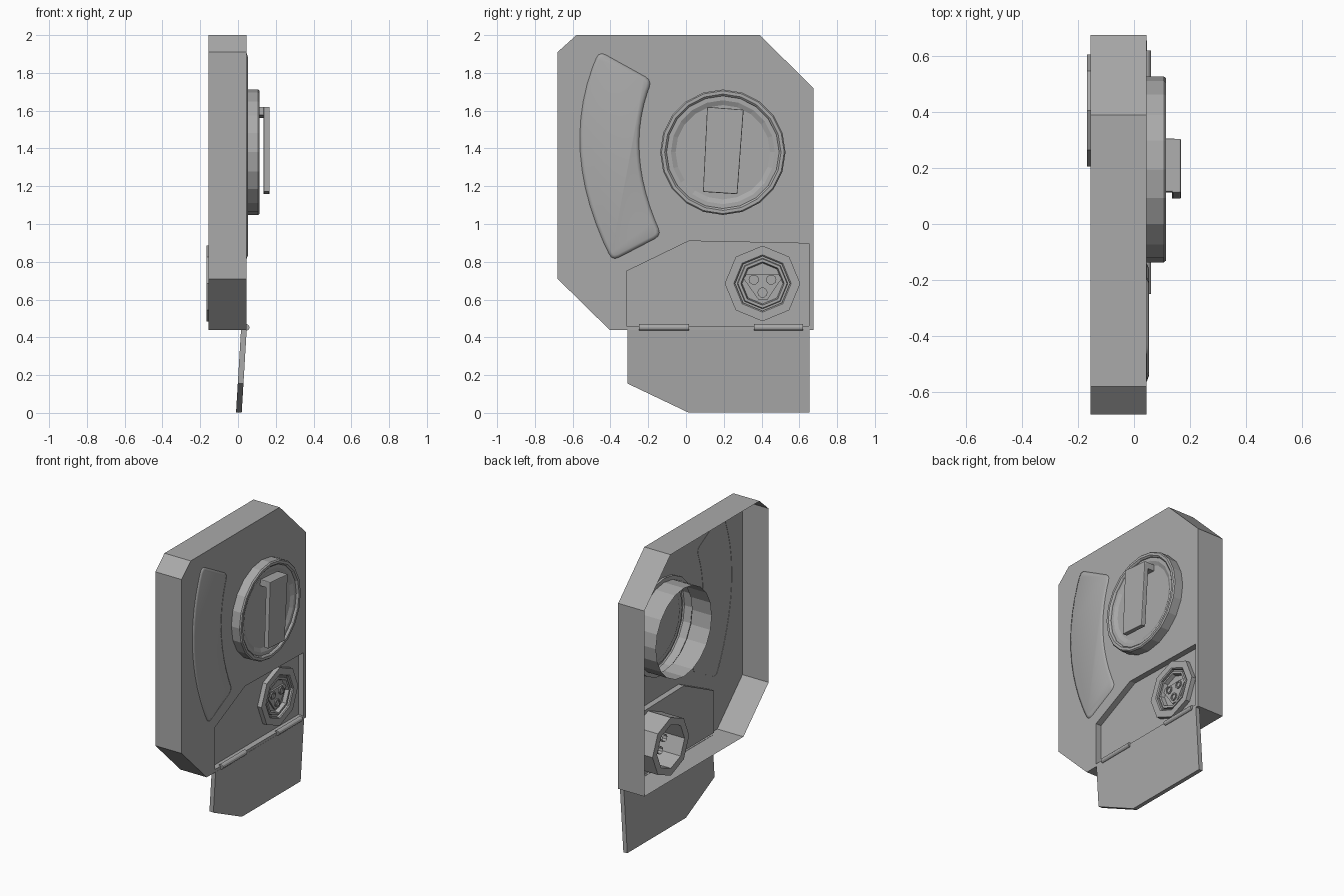
import bpy, bmesh, math
from mathutils import Vector

cube = bpy.data.objects.get("Cube")
if cube:
    bpy.data.objects.remove(cube, do_unlink=True)

grey = bpy.data.materials.new("plain grey")
grey.use_nodes = True
grey.diffuse_color = (0.4, 0.4, 0.4, 1)
grey.node_tree.nodes["Principled BSDF"].inputs["Base Color"].default_value = (0.4, 0.4, 0.4, 1)


def finish(name, bm, bevel=0, recalc=True):
    if recalc:
        bmesh.ops.recalc_face_normals(bm, faces=bm.faces)
    me = bpy.data.meshes.new(name)
    bm.to_mesh(me)
    bm.free()
    me.materials.append(grey)
    ob = bpy.data.objects.new(name, me)
    bpy.context.collection.objects.link(ob)
    if bevel:
        mod = ob.modifiers.new("bevel", "BEVEL")
        mod.width, mod.segments = bevel, 2
    return ob


def ring(cy, cz, r, n, turn=0.0):
    return [(cy + r * math.cos(2 * math.pi * i / n + turn),
             cz + r * math.sin(2 * math.pi * i / n + turn)) for i in range(n)]


def loop(bm, pts, x):
    return [bm.verts.new((x, y, z)) for y, z in pts]


def walls(bm, a, b):
    for i in range(len(a)):
        j = (i + 1) % len(a)
        bm.faces.new((a[i], a[j], b[j], b[i]))


def sheet(bm, loops):
    """Flat face across the first loop, with the other loops as holes."""
    edges = []
    for vs in loops:
        for i, v in enumerate(vs):
            w = vs[(i + 1) % len(vs)]
            edges.append(bm.edges.get((v, w)) or bm.edges.new((v, w)))
    bmesh.ops.triangle_fill(bm, edges=edges, use_beauty=True, normal=(1, 0, 0))


def prism(name, pts, x0, x1, bevel=0):
    bm = bmesh.new()
    a, b = loop(bm, pts, x0), loop(bm, pts, x1)
    walls(bm, a, b)
    bm.faces.new(a)
    bm.faces.new(b)
    return finish(name, bm, bevel)


def lathe(name, cy, cz, profile, n, turn=0.0, cap_end=True, closed=False):
    """Sweep (radius, x) points around an axis along x."""
    bm = bmesh.new()
    loops = [loop(bm, ring(cy, cz, r, n, turn), x) for r, x in profile]
    for a, b in zip(loops, loops[1:]):
        walls(bm, a, b)
    if closed:
        walls(bm, loops[-1], loops[0])
    elif cap_end:
        bm.faces.new(loops[-1])
    return finish(name, bm)


FACE, BACK, FLOOR = 0.045, -0.155, 0.005
DIAL = (0.195, 1.38)
PLUG = (0.405, 0.685)
outline = [(-0.68, 1.91), (-0.58, 2.0), (0.39, 2.0), (0.675, 1.72),
           (0.675, 0.44), (-0.405, 0.44), (-0.68, 0.71)]
hatch = [(-0.315, 0.46), (-0.315, 0.75), (0.015, 0.91), (0.65, 0.897), (0.65, 0.46)]

# Hollow housing, open at the rear, with a sunken hatch bay
bm = bmesh.new()
front, rear = loop(bm, outline, FACE), loop(bm, outline, BACK)
walls(bm, front, rear)
lip, bay = loop(bm, hatch, FACE), loop(bm, hatch, FLOOR)
walls(bm, lip, bay)
dial_hole = loop(bm, ring(*DIAL, 0.325, 20), FACE)
plug_hole = loop(bm, ring(*PLUG, 0.195, 8), FLOOR)
sheet(bm, [front, lip, dial_hole])
sheet(bm, [bay, plug_hole])
bmesh.ops.recalc_face_normals(bm, faces=bm.faces)
if sum(f.normal.x * f.calc_area() for f in bm.faces) < 0:
    bmesh.ops.reverse_faces(bm, faces=bm.faces)
finish("housing", bm, recalc=False)

# Dial: raised rim, dished floor and a sleeve reaching backwards
lathe("dial_rim", *DIAL, [(0.305, -0.12), (0.305, 0.03), (0.332, 0.03), (0.332, 0.107),
      (0.325, 0.115), (0.308, 0.115), (0.300, 0.108), (0.298, 0.100), (0.275, 0.100),
      (0.250, 0.088)], 20)

# Flip handle: a tilted plate carried by a bracket at its top
handle = [(0.087, 1.175), (0.265, 1.155), (0.305, 1.605), (0.112, 1.62)]
handle[0:2] = [(0.09, 1.17), (0.272, 1.158)]
prism("handle_plate", handle, 0.135, 0.168, 0.005)
prism("handle_bracket", [(0.112, 1.575), (0.302, 1.56), (0.305, 1.605), (0.115, 1.62)],
      0.088, 0.15, 0.005)


# Curved window: a soft-edged raised arc beside the dial
def arc(p, q, r, n=12):
    """Points on the parabola through p, q (middle) and r."""
    p, q, r = Vector(p), Vector(q), Vector(r)
    out = []
    for i in range(n + 1):
        t = i / n
        out.append(p * (1 - t) * (1 - 2 * t) + q * 4 * t * (1 - t) + r * t * (2 * t - 1))
    return out


def rounded(pts, corners, d):
    out = []
    for i, c in enumerate(pts):
        if i not in corners:
            out.append(tuple(c))
            continue
        a = c + (pts[i - 1] - c).normalized() * d
        b = c + (pts[(i + 1) % len(pts)] - c).normalized() * d
        for t in (0, 0.33, 0.67, 1):
            out.append(tuple(a * (1 - t) ** 2 + c * 2 * t * (1 - t) + b * t * t))
    return out


pts = arc((-0.46, 1.915), (-0.56, 1.38), (-0.39, 0.805)) + \
      arc((-0.13, 0.94), (-0.247, 1.37), (-0.18, 1.76))
pts = rounded(pts, {0, 12, 13, 25}, 0.04)
bm = bmesh.new()
base, edge = loop(bm, pts, FACE - 0.002), loop(bm, pts, FACE + 0.001)
walls(bm, base, edge)
top = bm.faces.new(edge)
top.normal_update()
if top.normal.x < 0:
    top.normal_flip()
bmesh.ops.inset_region(bm, faces=[top], thickness=0.018, depth=0.007)
window = finish("curved_window", bm)
for p in window.data.polygons:
    p.use_smooth = True

# Socket: eight-sided shell with stepped rings at the front and an open rear cup
lathe("socket_shell", *PLUG, [(0.2, 0.036), (0.2, -0.168), (0.15, -0.168), (0.15, -0.03),
      (0.145, 0.0), (0.145, 0.03), (0.152, 0.036)], 8, closed=True)
lathe("socket_ring", *PLUG, [(0.146, 0.012), (0.134, 0.012), (0.13, 0.026), (0.115, 0.026),
      (0.108, 0.0)], 8)

# Three-sided plug face with its contact pins
prism("plug_face", [(0.32, 0.735), (0.49, 0.735), (0.506, 0.71), (0.43, 0.597),
                    (0.385, 0.597), (0.305, 0.71)], -0.02, 0.012)
for i, (dy, dz) in enumerate([(-0.046, 0.02), (0.046, 0.02), (0.0, -0.048)]):
    lathe("contact_%d" % (i + 1), PLUG[0] + dy, PLUG[1] + dz,
          [(0.027, -0.09), (0.027, 0.02), (0.018, 0.02), (0.018, 0.013)], 10)

# Open hatch door hanging from the hinges, leaning slightly inwards
door = prism("hatch_door", [(-0.31, 0.0), (-0.31, -0.285), (0.015, -0.44),
                            (0.655, -0.44), (0.655, 0.0)], -0.03, 0.0)
door.location = (0.046, 0, 0.44)
door.rotation_euler = (0, 0.06, 0)

# Hinge barrels
for name, y0, y1 in (("hinge_front", -0.25, 0.015), ("hinge_rear", 0.36, 0.62)):
    bm = bmesh.new()
    bmesh.ops.create_cone(bm, cap_ends=True, segments=12, radius1=0.017, radius2=0.017,
                          depth=y1 - y0)
    hinge = finish(name, bm)
    hinge.rotation_euler = (math.pi / 2, 0, 0)
    hinge.location = (0.044, (y0 + y1) / 2, 0.453)
